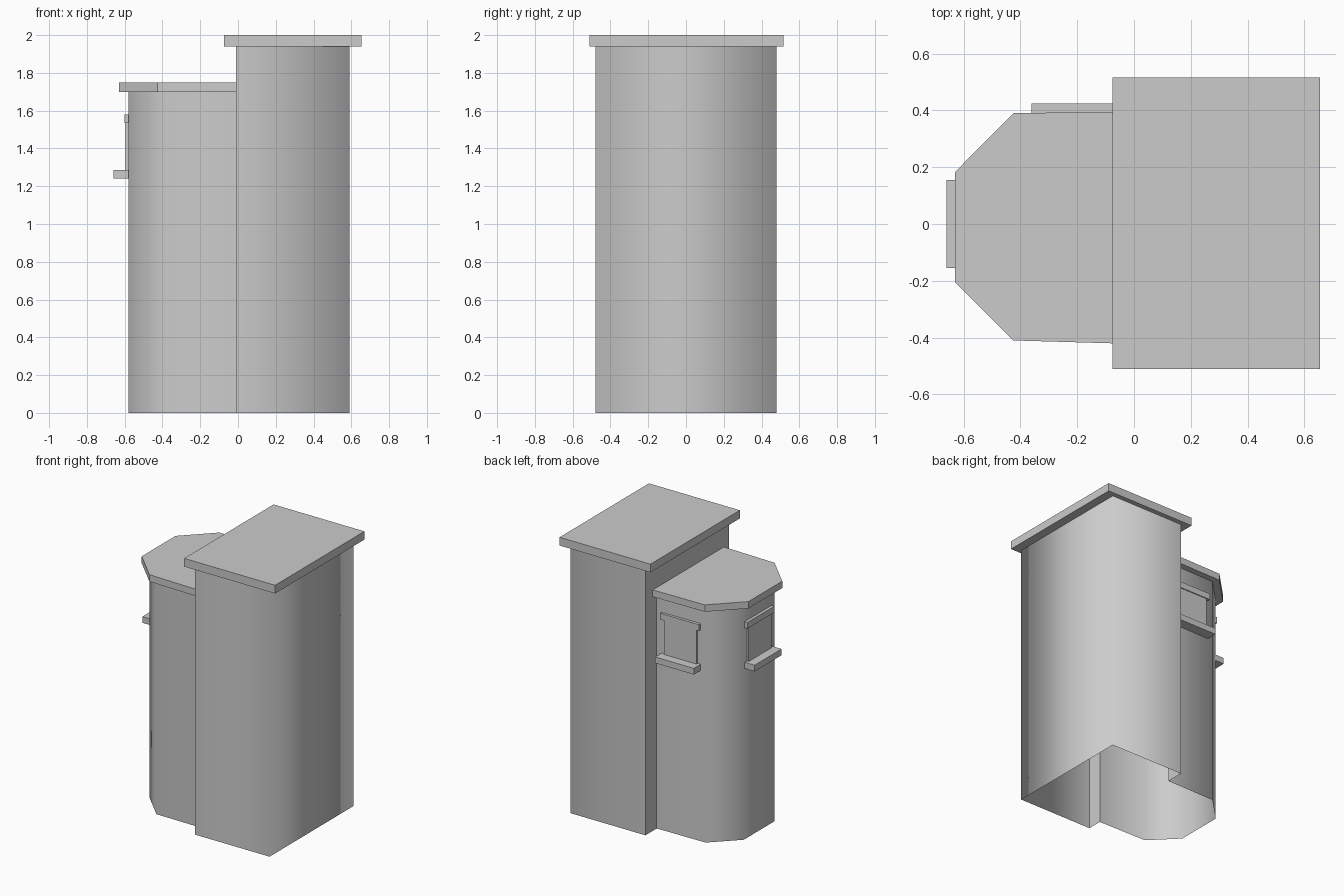
import bpy, bmesh

if "Cube" in bpy.data.objects:
    bpy.data.objects.remove(bpy.data.objects["Cube"])


def finish(bm, name):
    bmesh.ops.recalc_face_normals(bm, faces=bm.faces[:])
    mesh = bpy.data.meshes.new(name)
    bm.to_mesh(mesh)
    bm.free()
    obj = bpy.data.objects.new(name, mesh)
    bpy.context.collection.objects.link(obj)
    return obj


def prism(name, outline, z0, z1):
    """Closed solid with a flat outline."""
    bm = bmesh.new()
    low = [bm.verts.new((x, y, z0)) for x, y in outline]
    high = [bm.verts.new((x, y, z1)) for x, y in outline]
    bm.faces.new(low)
    bm.faces.new(high)
    for i in range(len(outline)):
        j = (i + 1) % len(outline)
        bm.faces.new((low[i], low[j], high[j], high[i]))
    return finish(bm, name)


def box(name, x0, x1, y0, y1, z0, z1):
    return prism(name, [(x0, y0), (x1, y0), (x1, y1), (x0, y1)], z0, z1)


# Body walls: tall block and angled bay as one shell, open underneath
BACK = -0.01
BAY_TOP, WALL_TOP = 1.70, 1.94
block = [(BACK, -0.37), (BACK, -0.48), (0.59, -0.48),
         (0.59, 0.48), (BACK, 0.48), (BACK, 0.35)]
bay = [(-0.40, 0.345), (-0.58, 0.165), (-0.58, -0.185), (-0.40, -0.365)]


def wall_ring(bm, outline, z0, z1):
    low = [bm.verts.new((x, y, z0)) for x, y in outline]
    high = [bm.verts.new((x, y, z1)) for x, y in outline]
    for i in range(len(outline)):
        j = (i + 1) % len(outline)
        bm.faces.new((low[i], low[j], high[j], high[i])).smooth = True


bm = bmesh.new()
wall_ring(bm, block + bay, 0, BAY_TOP)
wall_ring(bm, block, BAY_TOP, WALL_TOP)
bmesh.ops.remove_doubles(bm, verts=bm.verts[:], dist=0.0005)
# crisp edges where the bay meets the block, soft elsewhere
for e in bm.edges:
    if all(abs(v.co.x - BACK) < 1e-4 for v in e.verts):
        e.smooth = False
finish(bm, "body_walls")

# Roof slabs
box("main_roof", -0.075, 0.655, -0.51, 0.515, WALL_TOP, 2.0)
prism("bay_roof", [(BACK, -0.422), (BACK, 0.396), (-0.425, 0.39),
                   (-0.63, 0.183), (-0.63, -0.205), (-0.425, -0.41)],
      BAY_TOP, 1.75)


# Windows: raised panel, lintel above and deep sill below
def window(prefix, to_world):
    parts = [("panel", 0.13, 0.015, 1.28, 1.545),
             ("lintel", 0.155, 0.022, 1.535, 1.58),
             ("sill", 0.155, 0.08, 1.24, 1.285)]
    for part, half, depth, z0, z1 in parts:
        corners = [to_world(u, d) for u, d in
                   ((-half, -0.005), (half, -0.005), (half, depth), (-half, depth))]
        prism(prefix + "_" + part, corners, z0, z1)


window("end_window", lambda u, d: (-0.58 - d, u))
window("side_window", lambda u, d: (-0.205 + u, 0.345 + d))
